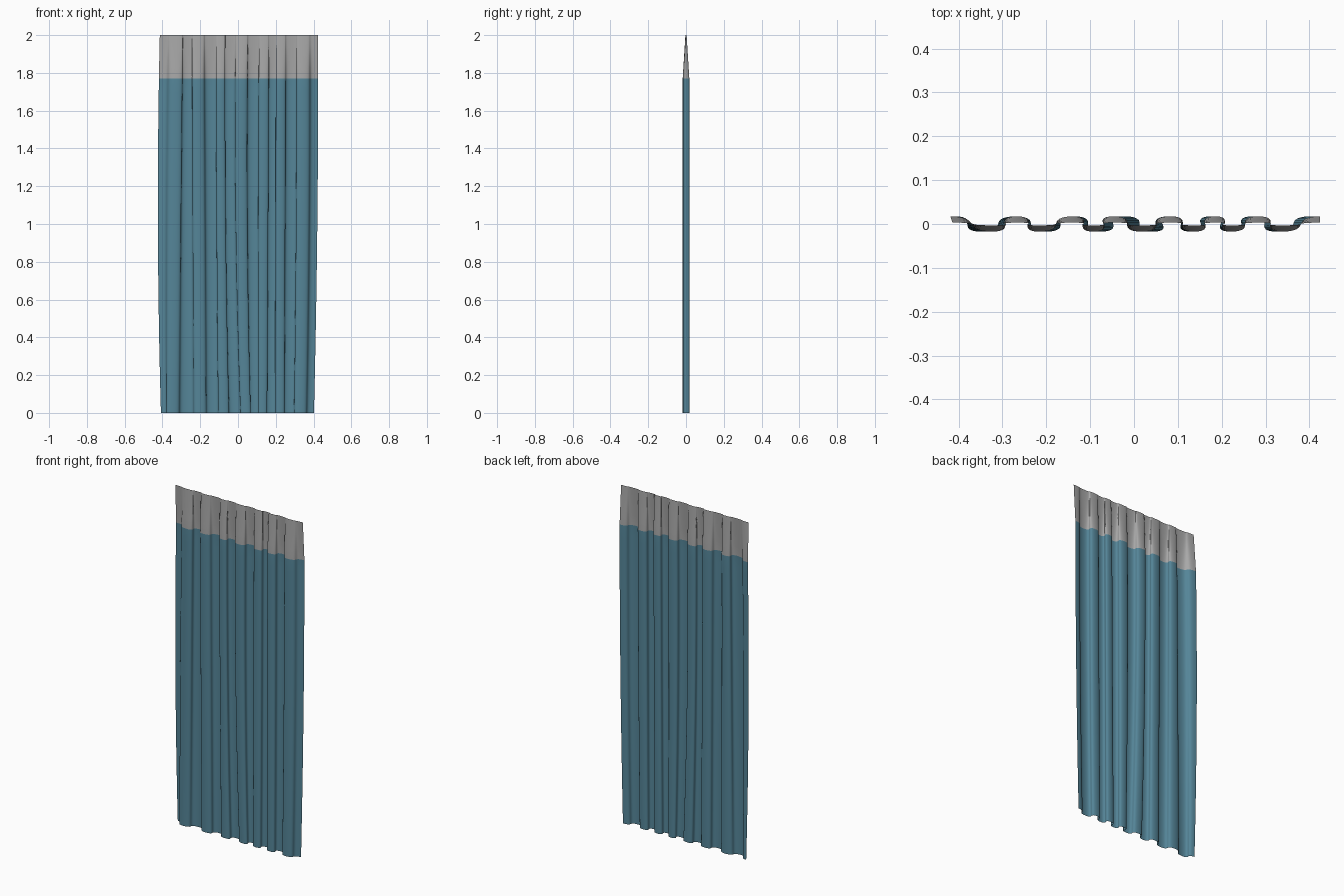
import bpy, bmesh, math

if "Cube" in bpy.data.objects:
    bpy.data.objects.remove(bpy.data.objects["Cube"])

def material(name, rgb):
    m = bpy.data.materials.new(name)
    m.diffuse_color = (*rgb, 1)
    m.use_nodes = True
    m.node_tree.nodes["Principled BSDF"].inputs["Base Color"].default_value = m.diffuse_color
    return m

BAND = 1.77      # height where the grey header mesh starts
AMP = 0.0175     # half depth of the pleats
STEPS = 12       # columns per half pleat

# pleat centres, alternating back / front: x at (bottom, middle, top)
nodes = [(-.408, -.424, -.414), (-.35, -.333, -.32), (-.27, -.27, -.265),
         (-.20, -.21, -.218), (-.135, -.137, -.14), (-.075, -.088, -.092),
         (-.02, -.045, -.045), (.045, .02, .02), (.085, .08, .085),
         (.13, .135, .138), (.175, .182, .187), (.22, .22, .222),
         (.27, .28, .285), (.325, .335, .337), (.402, .42, .424)]

def node_x(n, z):
    # quadratic drift of each pleat through its three heights
    t = z / 2
    b, m, p = n
    return b * (1 - t) * (1 - 2 * t) + 4 * m * t * (1 - t) + p * t * (2 * t - 1)

def row(z):
    amp = AMP if z <= BAND else AMP * (1 - 0.82 * (z - BAND) / (2 - BAND))
    pts = []
    last = len(nodes) - 2
    for i in range(last + 1):
        a, b = node_x(nodes[i], z), node_x(nodes[i + 1], z)
        side = 1 if i % 2 == 0 else -1
        for k in range(STEPS + (i == last)):
            s = k / STEPS
            # overhanging pleat: x runs ahead, then folds back
            x = a + (b - a) * s + 0.0105 * math.sin(2 * math.pi * s)
            pts.append((x, side * amp * math.cos(math.pi * s), z))
    return pts

# curtain sheet with header band
heights = [BAND * i / 24 for i in range(25)] + [BAND + (2 - BAND) * i / 4 for i in range(1, 5)]
bm = bmesh.new()
rows = [[bm.verts.new(p) for p in row(z)] for z in heights]
for lo, hi in zip(rows, rows[1:]):
    for j in range(len(lo) - 1):
        f = bm.faces.new((lo[j], lo[j + 1], hi[j + 1], hi[j]))
        f.smooth = True
        f.material_index = 1 if f.calc_center_median().z > BAND else 0
me = bpy.data.meshes.new("curtain")
bm.to_mesh(me)
bm.free()
me.materials.append(material("teal blue fabric", (0.09, 0.235, 0.315)))
me.materials.append(material("grey header mesh", (0.39, 0.39, 0.39)))
bpy.context.collection.objects.link(bpy.data.objects.new("curtain", me))
